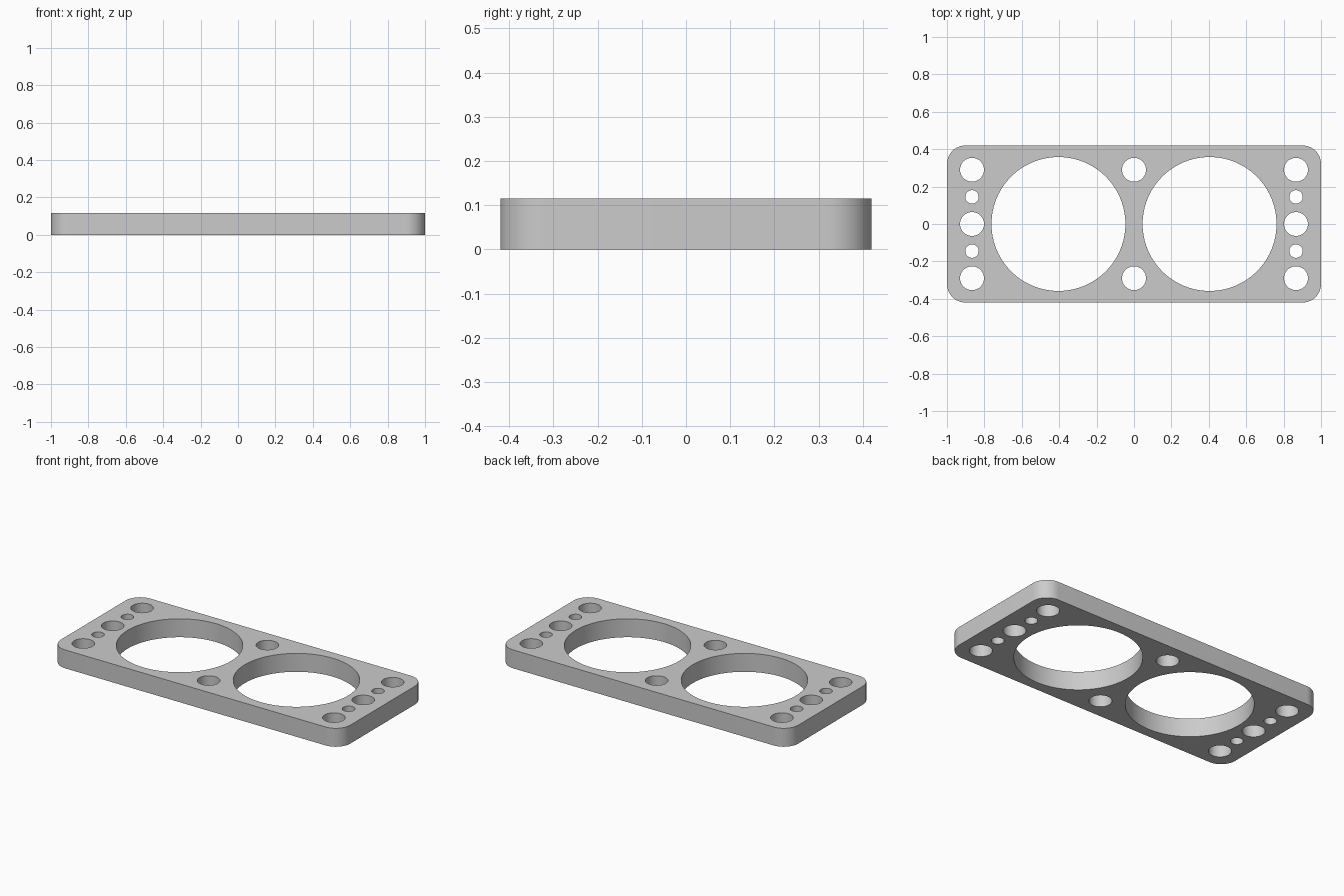
import bpy, bmesh
from math import cos, sin, pi, radians

if "Cube" in bpy.data.objects:
    bpy.data.objects.remove(bpy.data.objects["Cube"], do_unlink=True)

HALF_X, HALF_Y, HEIGHT, CORNER = 1.0, 0.42, 0.115, 0.1


def arc(cx, cy, radius, start, sweep, steps):
    return [(cx + radius * cos(start + sweep * i / steps),
             cy + radius * sin(start + sweep * i / steps)) for i in range(steps + 1)]


def add_loop(curve, points):
    spline = curve.splines.new('POLY')
    spline.points.add(len(points) - 1)
    for p, (x, y) in zip(spline.points, points):
        p.co = (x, y, 0, 1)
    spline.use_cyclic_u = True


def add_hole(curve, x, y, radius, steps):
    add_loop(curve, arc(x, y, radius, 0, 2 * pi, steps)[:-1])


# Flat profile, extruded to the plate thickness
profile = bpy.data.curves.new("plate_profile", 'CURVE')
profile.dimensions = '2D'
profile.fill_mode = 'BOTH'
profile.extrude = HEIGHT / 2

# Rounded outline
outline = []
for k, (sx, sy) in enumerate([(1, 1), (-1, 1), (-1, -1), (1, -1)]):
    outline += arc(sx * (HALF_X - CORNER), sy * (HALF_Y - CORNER), CORNER,
                   k * pi / 2, pi / 2, 16)
add_loop(profile, outline)

# Two large openings, with a row of holes at each end
for side in (-1, 1):
    add_hole(profile, side * 0.404, 0, 0.358, 96)
    for y in (-0.29, 0, 0.29):
        add_hole(profile, side * 0.866, y, 0.064, 40)
    for y in (-0.145, 0.145):
        add_hole(profile, side * 0.866, y, 0.036, 32)
    # Middle bolt holes
    add_hole(profile, 0, side * 0.29, 0.064, 40)

plate = bpy.data.objects.new("mounting_plate", profile)
plate.location.z = HEIGHT / 2
bpy.context.collection.objects.link(plate)
bpy.ops.object.select_all(action='DESELECT')
plate.select_set(True)
bpy.context.view_layer.objects.active = plate
bpy.ops.object.convert(target='MESH')
plate = bpy.context.object

# Weld caps to walls
bm = bmesh.new()
bm.from_mesh(plate.data)
bmesh.ops.remove_doubles(bm, verts=bm.verts, dist=0.0001)
bmesh.ops.recalc_face_normals(bm, faces=bm.faces)
bm.to_mesh(plate.data)
bm.free()

# Colour and shading
grey = bpy.data.materials.new("light_grey")
grey.use_nodes = True
colour = (0.6, 0.6, 0.6, 1)
grey.diffuse_color = colour
grey.node_tree.nodes["Principled BSDF"].inputs["Base Color"].default_value = colour
plate.data.materials.clear()
plate.data.materials.append(grey)
bpy.ops.object.shade_smooth_by_angle(angle=radians(30))
